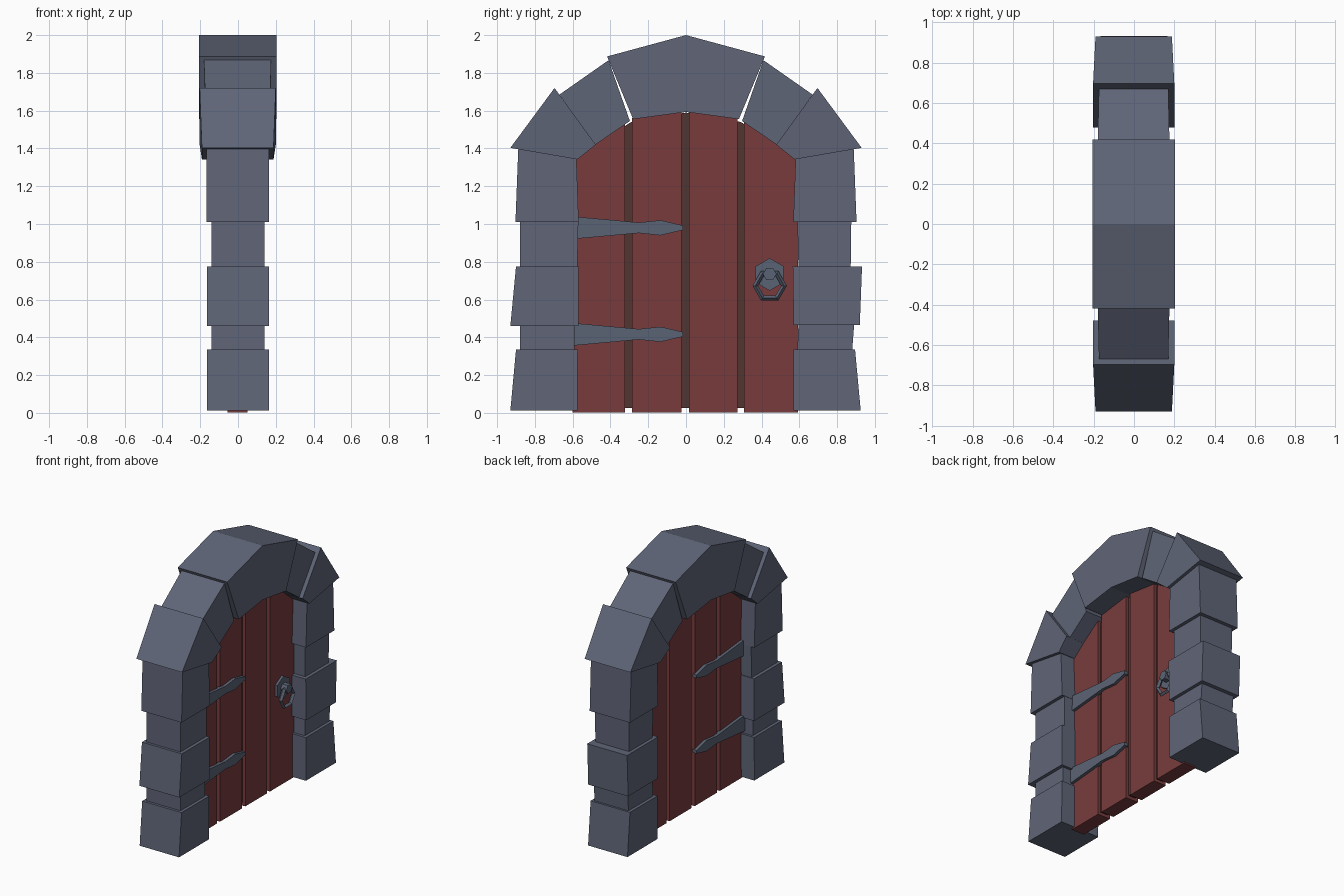
import bpy, bmesh, math
from mathutils import Matrix, Vector

if "Cube" in bpy.data.objects:
    bpy.data.objects.remove(bpy.data.objects["Cube"])


def material(name, rgb):
    m = bpy.data.materials.new(name)
    m.diffuse_color = (*rgb, 1)
    m.use_nodes = True
    m.node_tree.nodes["Principled BSDF"].inputs["Base Color"].default_value = m.diffuse_color
    return m


STONE = material("stone", (0.115, 0.13, 0.185))
IRON = material("iron", (0.105, 0.125, 0.175))
WOOD = material("red_wood", (0.19, 0.044, 0.046))
DARK = material("dark_wood", (0.085, 0.035, 0.03))


def finish(name, bm, mat):
    bmesh.ops.recalc_face_normals(bm, faces=bm.faces)
    me = bpy.data.meshes.new(name)
    bm.to_mesh(me)
    bm.free()
    me.materials.append(mat)
    ob = bpy.data.objects.new(name, me)
    bpy.context.collection.objects.link(ob)
    return ob


def prism(name, pts, x0, x1, mat, inset=None):
    """Extrude a (y, z) outline from x0 to x1; inset narrows single points."""
    bm = bmesh.new()
    inset = inset or [0] * len(pts)
    a = [bm.verts.new((x0 + d, y, z)) for (y, z), d in zip(pts, inset)]
    b = [bm.verts.new((x1 - d, y, z)) for (y, z), d in zip(pts, inset)]
    bm.faces.new(a)
    bm.faces.new(b)
    n = len(pts)
    for i in range(n):
        j = (i + 1) % n
        bm.faces.new((a[i], a[j], b[j], b[i]))
    return finish(name, bm, mat)


# Pillar stones: outer y bottom/top, inner y bottom/top, z bottom/top, half depth
left = [(.93, .90, .575, .573, .012, .335, .163), (.88, .88, .59, .59, .335, .46, .14),
        (.93, .90, .57, .57, .46, .775, .165), (.88, .88, .575, .57, .775, 1.01, .14)]
right = [(.925, .895, .57, .57, .012, .335, .163), (.88, .89, .59, .595, .335, .465, .14),
         (.92, .932, .57, .565, .465, .775, .165), (.872, .875, .595, .59, .775, 1.01, .14)]
for side, rows in ((-1, left), (1, right)):
    for i, (o0, o1, i0, i1, z0, z1, h) in enumerate(rows):
        prism(f"pillar_stone_{i}", [(side * o0, z0), (side * o1, z1), (side * i1, z1), (side * i0, z0)],
              -h, h, STONE)
    # Sloped cap block, springer and middle arch stone
    prism("pillar_cap_stone", [(side * y, z) for y, z in
          [(.903, 1.01), (.888, 1.398), (.58, 1.343), (.568, 1.01)]], -.168, .165, STONE)
    prism("arch_springer", [(side * y, z) for y, z in
          [(.93, 1.403), (.696, 1.72), (.478, 1.42), (.575, 1.342)]], -.203, .2, STONE, [.012, 0, 0, .012])
    prism("arch_middle_stone", [(side * y, z) for y, z in
          [(.41, 1.867), (.67, 1.685), (.48, 1.42), (.297, 1.545)]], -.18, .176, STONE, [0, .006, .006, 0])
# Keystone
prism("keystone", [(-.418, 1.887), (0, 2), (.418, 1.887), (.28, 1.555), (0, 1.593), (-.28, 1.555)],
      -.206, .203, STONE)

# Door planks, trimmed to the arch
ARCH = [(-.6, 1.36), (-.48, 1.44), (-.29, 1.56), (0, 1.61), (.29, 1.56), (.48, 1.44), (.6, 1.36)]


def top(y):
    for (a, za), (b, zb) in zip(ARCH, ARCH[1:]):
        if a <= y <= b:
            return za + (zb - za) * (y - a) / (b - a)


def arched(name, y0, y1, z0, x0, x1, mat, drop=0):
    tops = [y1] + [y for y, _ in reversed(ARCH) if y0 < y < y1] + [y0]
    prism(name, [(y0, z0), (y1, z0)] + [(y, top(y) - drop) for y in tops], x0, x1, mat)


for i, (y0, y1) in enumerate([(-.6, -.322), (-.285, -.025), (.015, .272), (.307, .593)]):
    arched(f"door_plank_{i}", y0, y1, .002, -.055, .05, WOOD)
arched("door_backing", -.57, .57, .025, -.03, .027, DARK, .02)

# Hinge straps on both door faces
STRAP = [(-.6, .06), (-.25, .028), (-.135, .04), (-.015, .012)]
for zc in (.98, .416):
    outline = [(y, zc + h) for y, h in STRAP] + [(y, zc - h) for y, h in reversed(STRAP)]
    prism("hinge_strap_front", outline, .04, .072, IRON)
    prism("hinge_strap_back", outline, -.077, -.045, IRON)


# Handle: plate, knob and hanging ring
def hexagon(y, z, r, turn, n=6):
    return [(y + r * math.cos(turn + i * math.tau / n), z + r * math.sin(turn + i * math.tau / n))
            for i in range(n)]


HY = .443
prism("handle_plate", hexagon(HY, .733, .086, math.pi / 2), .045, .068, IRON)
prism("handle_knob", hexagon(HY, .735, .036, 0), .06, .115, IRON)

bm = bmesh.new()
loops = []
for i in range(6):
    d = Vector((0, math.cos(i * math.pi / 3), math.sin(i * math.pi / 3)))
    loops.append([bm.verts.new(d * (.076 + .015 * math.cos(k * math.pi / 2))
                               + Vector((.016 * math.sin(k * math.pi / 2), 0, 0))) for k in range(4)])
for i in range(6):
    p, q = loops[i], loops[(i + 1) % 6]
    for k in range(4):
        bm.faces.new((p[k], q[k], q[(k + 1) % 4], p[(k + 1) % 4]))
ring = finish("handle_ring", bm, IRON)
ring.matrix_world = Matrix.Translation((.095, HY, .673))
